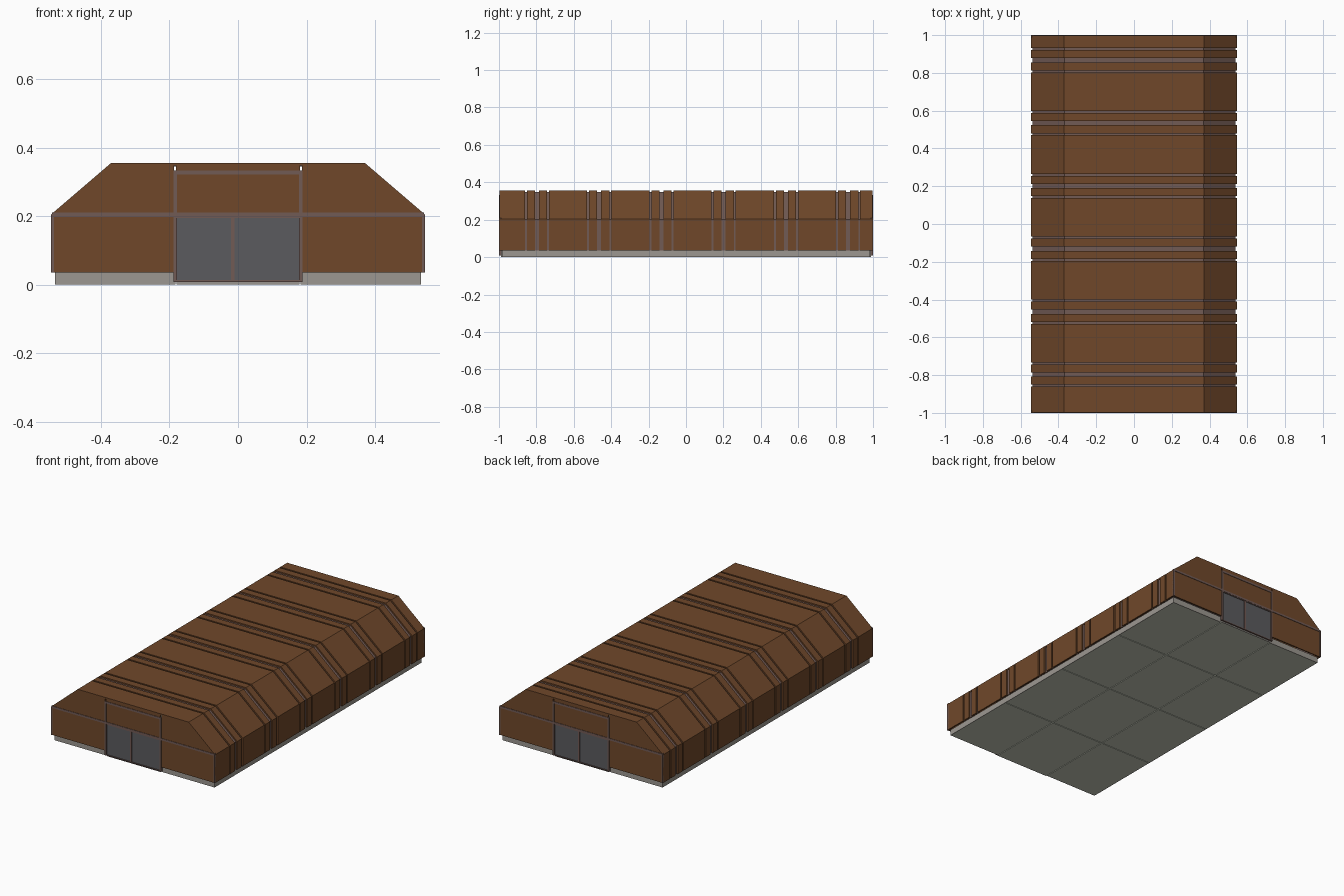
import bpy
import bmesh

if "Cube" in bpy.data.objects:
    bpy.data.objects.remove(bpy.data.objects["Cube"])


def material(name, rgb):
    m = bpy.data.materials.new(name)
    m.diffuse_color = (*rgb, 1)
    m.use_nodes = True
    m.node_tree.nodes["Principled BSDF"].inputs["Base Color"].default_value = m.diffuse_color
    return m


BROWN = material("brown cladding", (0.160, 0.064, 0.023))
FRAME = material("mauve grey frame", (0.165, 0.103, 0.089))
STONE = material("kerb grey", (0.335, 0.312, 0.282))
FLOOR = material("pale green grey floor", (0.54, 0.57, 0.47))
DOOR = material("door grey", (0.104, 0.104, 0.112))

SKIN = 0.008   # cladding thickness


def prism(name, outline, y0, y1, mat, turn=1):
    """Extrude an x,z outline along y; turn=-1 rotates it half a turn about z."""
    n = len(outline)
    verts = [(x * turn, y * turn, z) for y in (y0, y1) for x, z in outline]
    faces = [tuple(range(n)), tuple(range(2 * n - 1, n - 1, -1))]
    faces += [(i, i + n, (i + 1) % n + n, (i + 1) % n) for i in range(n)]
    mesh = bpy.data.meshes.new(name)
    mesh.from_pydata(verts, [], faces)
    mesh.materials.append(mat)
    bm = bmesh.new()
    bm.from_mesh(mesh)
    bmesh.ops.recalc_face_normals(bm, faces=bm.faces)
    bm.to_mesh(mesh)
    bm.free()
    ob = bpy.data.objects.new(name, mesh)
    bpy.context.collection.objects.link(ob)
    return ob


def box(name, x0, x1, y0, y1, z0, z1, mat, turn=1):
    return prism(name, [(x0, z0), (x1, z0), (x1, z1), (x0, z1)], y0, y1, mat, turn)


def half_profile(d):
    """Right half of the hall section, offset inwards by d."""
    return [(0.545 - d, 0.035), (0.545 - d, 0.205 - 0.46 * d), (0.37 - 0.37 * d, 0.355 - d)]


def profile(d):
    h = half_profile(d)
    return h + [(-x, z) for x, z in reversed(h)]


def arch(name, y0, y1, d, thick, mat):
    return prism(name, profile(d) + profile(d + thick)[::-1], y0, y1, mat)


# Cladding arches: wide panels, and rib pairs with grooves between them
centres = [-0.797 + 0.3328 * i for i in range(6)]
edge = -0.997
for c in centres:
    arch("wide_panel", edge, c - 0.064, 0, SKIN, BROWN)
    arch("rib_front", c - 0.054, c - 0.011, 0, SKIN, BROWN)
    arch("rib_back", c + 0.011, c + 0.054, 0, SKIN, BROWN)
    arch("rib_frame", c - 0.075, c + 0.075, SKIN, 0.003, FRAME)
    edge = c + 0.064
arch("wide_panel", edge, 0.997, 0, SKIN, BROWN)

# Both end walls, the back one being the front turned half round
(bx, _), (ex, ez), (tx, tz) = half_profile(SKIN)
for turn, end in ((1, "front"), (-1, "back")):
    for s, side in ((-1, "left"), (1, "right")):
        tag = f"{end}_{side}_"
        box(tag + "lower_panel", s * 0.187, s * 0.537, -0.997, -0.99, 0.035, 0.199, BROWN, turn)
        slope_x = ex - (0.209 - ez) * (ex - tx) / (tz - ez)
        prism(tag + "gable_panel",
              [(s * 0.187, 0.209), (s * slope_x, 0.209), (s * tx, tz), (s * 0.187, tz)],
              -0.997, -0.99, BROWN, turn)
        box(tag + "corner_post", s * 0.536, s * 0.545, -1, -0.988, 0.035, 0.205, FRAME, turn)
        box(tag + "door_post", s * 0.178, s * 0.188, -1, -0.986, 0.008, 0.333, FRAME, turn)
    # Cross beams and the panels over the door
    box(end + "_eave_beam", -0.543, 0.543, -0.9995, -0.987, 0.198, 0.21, FRAME, turn)
    box(end + "_door_header_panel", -0.178, 0.178, -0.997, -0.99, 0.21, 0.321, BROWN, turn)
    box(end + "_top_rail", -0.178, 0.178, -0.9995, -0.987, 0.321, 0.333, FRAME, turn)
    box(end + "_top_panel", -0.181, 0.181, -0.997, -0.99, 0.333, 0.347, BROWN, turn)
    # Sliding door leaves
    box(end + "_door_leaf_left", -0.178, -0.02, -0.994, -0.988, 0.012, 0.195, DOOR, turn)
    box(end + "_door_leaf_right", -0.01, 0.178, -0.994, -0.988, 0.012, 0.195, DOOR, turn)
    box(end + "_door_stile", -0.02, -0.01, -0.998, -0.988, 0.012, 0.198, FRAME, turn)
    box(end + "_door_head", -0.178, 0.178, -0.998, -0.988, 0.194, 0.198, FRAME, turn)
    box(end + "_door_sill", -0.178, 0.178, -0.998, -0.988, 0.008, 0.013, FRAME, turn)

# Floor slabs, three by four with thin joints, inside a continuous kerb
cols = [(-0.529, -0.183), (-0.179, 0.179), (0.183, 0.529)]
for k, (x0, x1) in enumerate(cols):
    reach = 0.985 if k == 1 else 0.98
    for j in range(4):
        y0 = -reach if j == 0 else -0.5 + 0.5 * (j - 1) + 0.002
        y1 = reach if j == 3 else -0.5 + 0.5 * j - 0.002
        box("floor_slab", x0, x1, y0, y1, 0, 0.034, FLOOR)
    for s in (-1, 1):
        box("end_kerb", x0, x1, s * reach, s * (reach + 0.004), 0, 0.035, STONE)
for s in (-1, 1):
    box("side_kerb", s * 0.529, s * 0.533, -0.984, 0.984, 0, 0.035, STONE)
